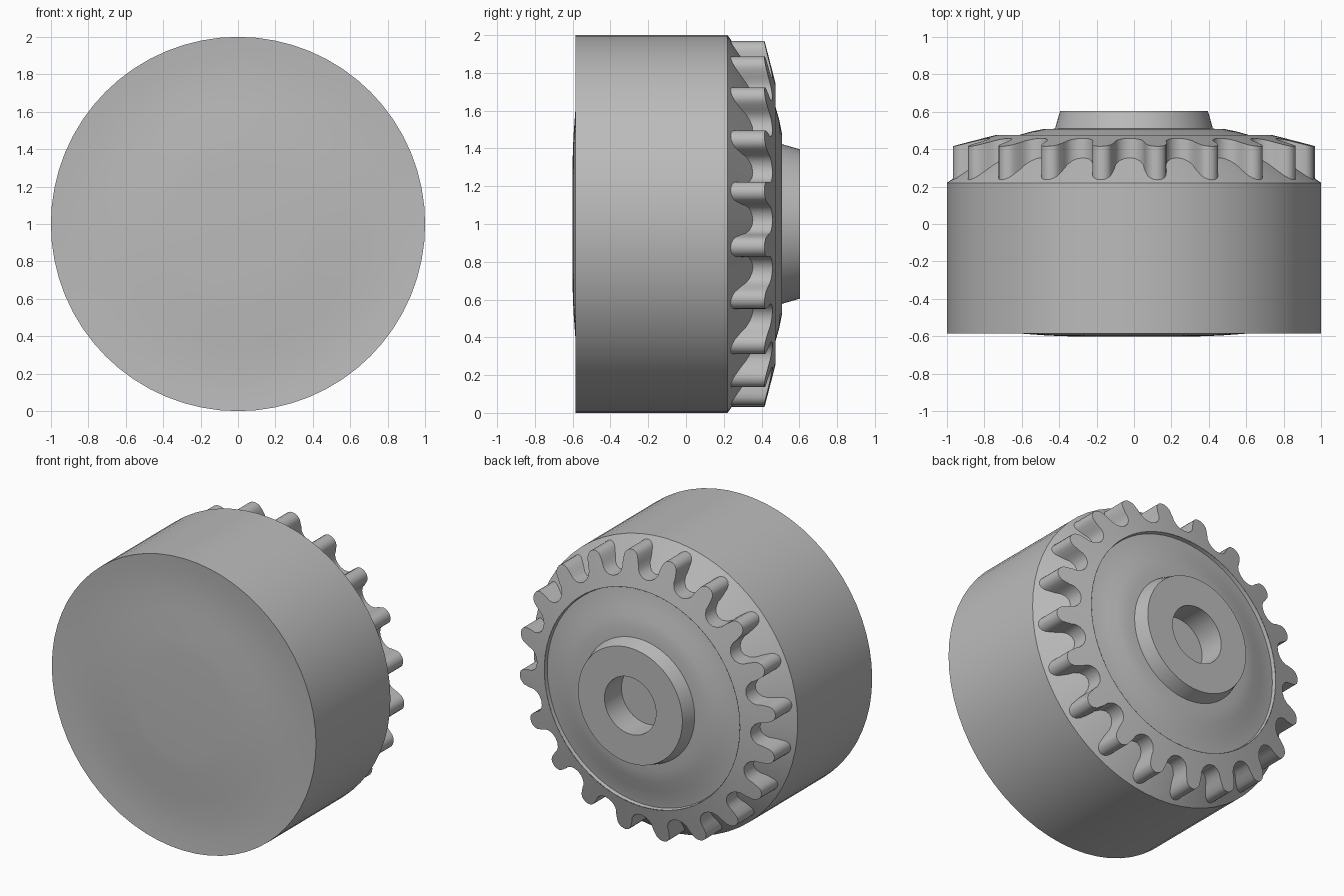
import bpy, bmesh, math

cube = bpy.data.objects.get("Cube")
if cube:
    bpy.data.objects.remove(cube, do_unlink=True)

grey = bpy.data.materials.new("plain_grey")
grey.use_nodes = True
grey.diffuse_color = (0.5, 0.5, 0.5, 1)
grey.node_tree.nodes["Principled BSDF"].inputs["Base Color"].default_value = (0.5, 0.5, 0.5, 1)

AXIS_HEIGHT = 1.0
TEETH = 20
PHASE = math.radians(10.6)


def finish(name, bm, angle=30):
    bmesh.ops.recalc_face_normals(bm, faces=bm.faces)
    mesh = bpy.data.meshes.new(name)
    bm.to_mesh(mesh)
    bm.free()
    obj = bpy.data.objects.new(name, mesh)
    bpy.context.collection.objects.link(obj)
    obj.location.z = AXIS_HEIGHT
    mesh.materials.append(grey)
    bpy.ops.object.select_all(action='DESELECT')
    obj.select_set(True)
    bpy.context.view_layer.objects.active = obj
    bpy.ops.object.shade_smooth_by_angle(angle=math.radians(angle))
    return obj


def lathe(name, profile, segments=64):
    """Turn (radius, y) points around the y axis; radius 0 closes the end."""
    bm = bmesh.new()
    verts = [bm.verts.new((r, y, 0)) for r, y in profile]
    edges = [bm.edges.new(pair) for pair in zip(verts, verts[1:])]
    bmesh.ops.spin(bm, geom=verts + edges, cent=(0, 0, 0), axis=(0, 1, 0),
                   angle=math.tau, steps=segments, use_duplicate=False)
    bmesh.ops.remove_doubles(bm, verts=bm.verts, dist=0.0005)
    return finish(name, bm)


def arc(axis_angle, centre, radius, outward, steps=8):
    """Half circle on a radial axis, as (angle, radius) points."""
    points = []
    for i in range(steps + 1):
        a = math.pi * i / steps
        side = -radius * math.cos(a)
        rad = centre + outward * radius * math.sin(a)
        points.append((axis_angle + math.atan2(side, rad), math.hypot(side, rad)))
    return points


# Main drum with a gently dished front and a bevelled back shoulder
lathe("drum", [(0, -0.6), (0.35, -0.6), (0.46, -0.596), (0.64, -0.583),
               (0.78, -0.576), (0.9, -0.578), (1, -0.585),
               (1, 0.22), (0.78, 0.374), (0.6, 0.374)])

# Toothed ring: round tips and round valleys, with a sloping back face
outline = []
for i in range(TEETH):
    tip = PHASE + math.tau * i / TEETH
    outline += arc(tip, 0.922, 0.054, 1)
    outline += arc(tip + math.pi / TEETH, 0.888, 0.08, -1)

RIM = 0.74
bm = bmesh.new()
rings = [[], [], []]
for a, r in outline:
    back = 0.415 + (0.976 - r) * 0.255
    for ring, rad, y in zip(rings, (r, r, RIM), (0.225, back, 0.475)):
        ring.append(bm.verts.new((rad * math.cos(a), y, rad * math.sin(a))))
for low, high in zip(rings, rings[1:]):
    for i in range(len(low)):
        j = (i + 1) % len(low)
        bm.faces.new((low[i], low[j], high[j], high[i]))
finish("toothed_ring", bm)

# Shallow recess inside the ring, then a domed cover
lathe("domed_cover", [(RIM, 0.475), (0.735, 0.45), (0.7, 0.455), (0.62, 0.474),
                      (0.55, 0.494), (0.48, 0.508), (0.38, 0.51)])

# Tapered hub with a blind bore
lathe("hub", [(0.425, 0.5), (0.395, 0.603), (0.195, 0.603), (0.195, 0.42), (0, 0.42)])
